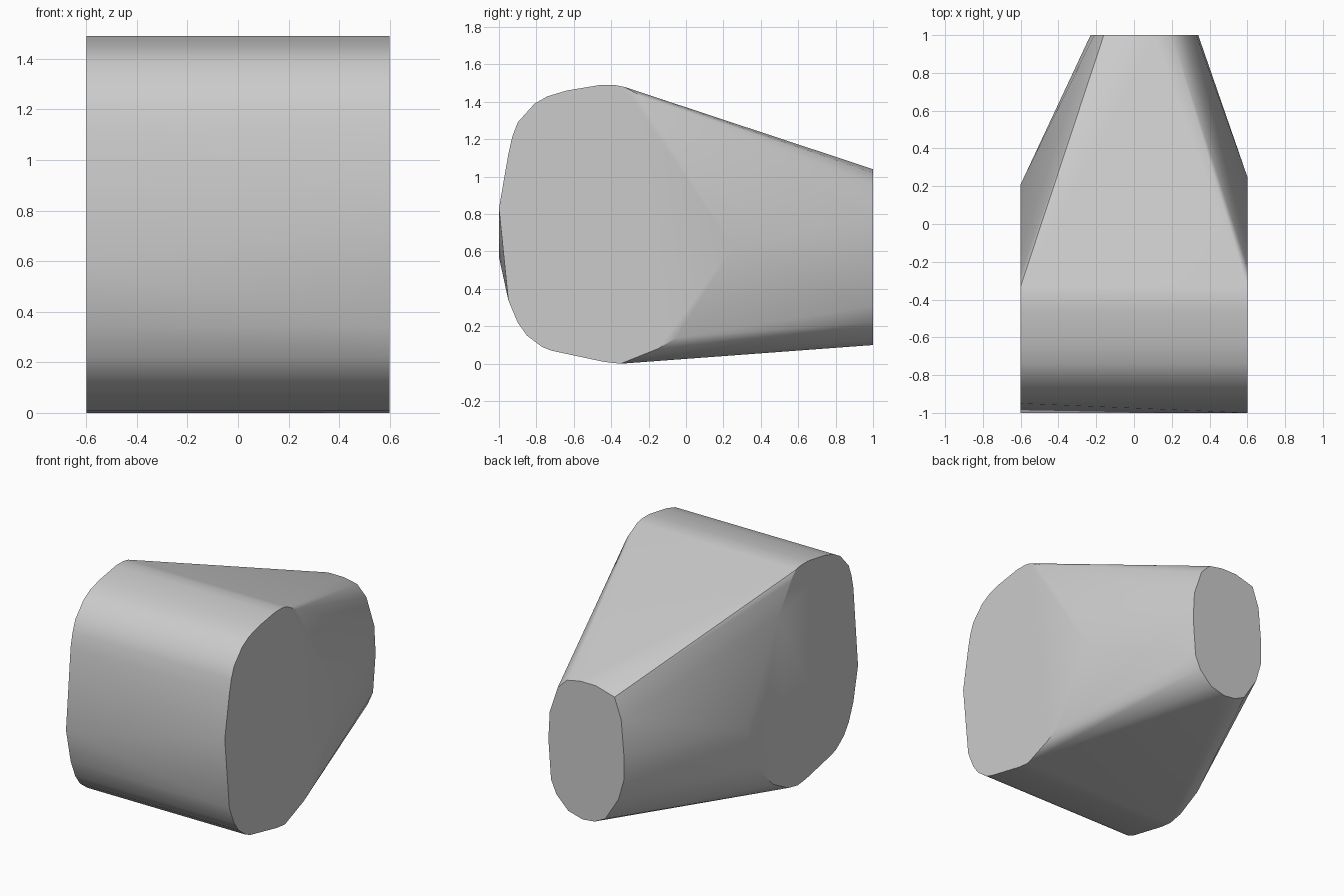
import bpy
import bmesh
import math

default_cube = bpy.data.objects.get("Cube")
if default_cube:
    bpy.data.objects.remove(default_cube, do_unlink=True)

HALF_WIDTH = 0.6
BACK_Y = 1.0


def make_material(name, color):
    material = bpy.data.materials.new(name)
    material.use_nodes = True
    material.diffuse_color = color
    for node in material.node_tree.nodes:
        if node.type == "BSDF_PRINCIPLED":
            node.inputs["Base Color"].default_value = color
    return material


# Rounded front outline shared by both side caps, as (y, z)
front_outline = [
    (-.33, 1.48), (-.38, 1.49), (-.46, 1.49), (-.64, 1.46), (-.74, 1.43),
    (-.81, 1.39), (-.9, 1.29), (-.93, 1.21), (-.95, 1.12),
    (-.95, .34), (-.9, .22), (-.85, .15), (-.77, .09), (-.72, .07),
    (-.44, .01), (-.35, 0),
]

# Nose point and tapering rear edge of each side cap, as (y, z)
left_rear = [(-1, .83), (-.22, 1.42), (-.08, 1.15), (.25, .62),
             (-.05, .14), (-.15, .08)]
right_rear = [(-1, .57), (-.27, 1.42), (-.14, 1.23), (.21, .6),
              (.1, .3), (-.08, .11), (-.25, .02)]

# Small oval cap at the back, as (x, z)
back_outline = [
    (.34, .58), (.33, .77), (.27, .95), (.2, 1.02), (.1, 1.04), (-.02, 1.04),
    (-.16, 1), (-.21, .86), (-.23, .63), (-.23, .45), (-.19, .31),
    (-.09, .15), (-.01, .11), (.08, .1), (.19, .13), (.28, .22), (.32, .31),
]


def build_body(name, material):
    """Wrap one tight skin around the two side caps and the back cap."""
    bm = bmesh.new()
    for side, rear in ((HALF_WIDTH, left_rear), (-HALF_WIDTH, right_rear)):
        for y, z in front_outline + rear:
            bm.verts.new((side, y, z))
    for x, z in back_outline:
        bm.verts.new((x, BACK_Y, z))

    hull = bmesh.ops.convex_hull(bm, input=bm.verts[:])
    leftovers = {v for key in ("geom_interior", "geom_unused")
                 for v in hull[key] if isinstance(v, bmesh.types.BMVert)}
    bmesh.ops.delete(bm, geom=list(leftovers), context="VERTS")

    # Merge the flat caps into single faces
    bmesh.ops.dissolve_limit(bm, angle_limit=math.radians(.1),
                             verts=bm.verts[:], edges=bm.edges[:])
    bmesh.ops.recalc_face_normals(bm, faces=bm.faces[:])

    mesh = bpy.data.meshes.new(name)
    bm.to_mesh(mesh)
    bm.free()
    mesh.materials.append(material)
    body = bpy.data.objects.new(name, mesh)
    bpy.context.collection.objects.link(body)
    return body


body = build_body("tapered_body", make_material("light_grey", (.6, .6, .6, 1)))

# Smooth the rounded skin while keeping the cap rims crisp
bpy.ops.object.select_all(action="DESELECT")
body.select_set(True)
bpy.context.view_layer.objects.active = body
bpy.ops.object.shade_smooth_by_angle(angle=math.radians(30))
